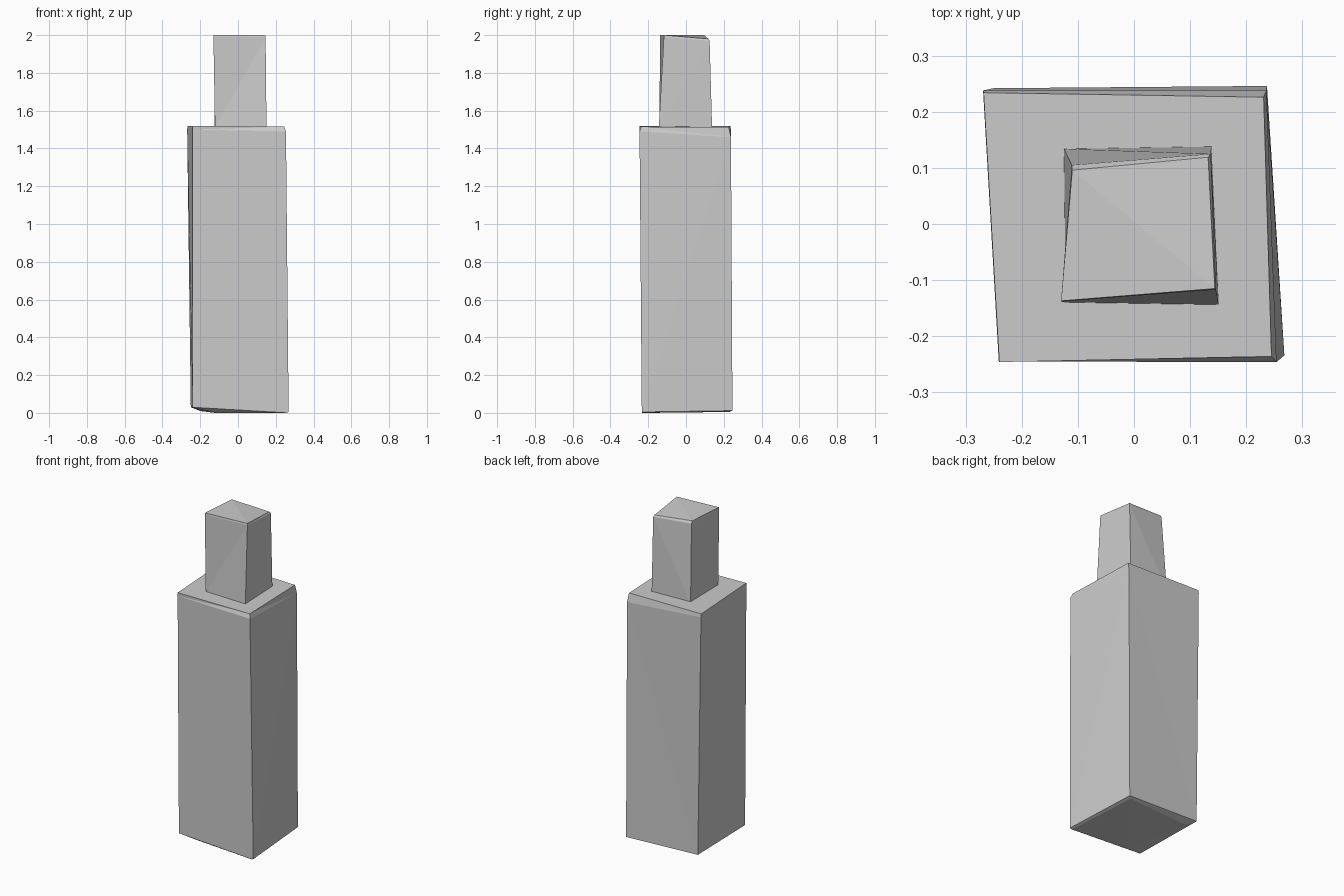
import bpy
import bmesh

cube = bpy.data.objects.get("Cube")
if cube:
    bpy.data.objects.remove(cube, do_unlink=True)

grey = bpy.data.materials.new("plain_grey")
grey.use_nodes = True
colour = (0.6, 0.6, 0.6, 1)
grey.diffuse_color = colour
grey.node_tree.nodes["Principled BSDF"].inputs["Base Color"].default_value = colour


def loft(name, rings):
    """Skin four-cornered rings from bottom to top and close both ends."""
    bm = bmesh.new()
    loops = [[bm.verts.new(p) for p in ring] for ring in rings]
    for low, high in zip(loops, loops[1:]):
        for i in range(4):
            j = (i + 1) % 4
            bm.faces.new((low[i], low[j], high[j], high[i]))
    bm.faces.new(loops[0][::-1])
    bm.faces.new(loops[-1])
    bmesh.ops.triangulate(bm, faces=bm.faces[:])
    bmesh.ops.recalc_face_normals(bm, faces=bm.faces[:])
    mesh = bpy.data.meshes.new(name)
    bm.to_mesh(mesh)
    bm.free()
    mesh.materials.append(grey)
    obj = bpy.data.objects.new(name, mesh)
    bpy.context.collection.objects.link(obj)
    return obj


# Corners run front -x, front +x, back +x, back -x

# Tall leaning body with a worn underside and softened upper corners
loft("body", [
    [(-0.12, -0.2, 0), (0.255, -0.232, 0), (0.22, 0.23, 0.005), (-0.2, 0.2, 0.01)],
    [(-0.24, -0.234, 0.03), (0.268, -0.234, 0.005), (0.237, 0.246, 0.012), (-0.25, 0.242, 0.03)],
    [(-0.241, -0.245, 1.5), (0.254, -0.246, 1.49), (0.236, 0.238, 1.46), (-0.269, 0.238, 1.5)],
    [(-0.24, -0.246, 1.52), (0.245, -0.236, 1.515), (0.231, 0.226, 1.513), (-0.268, 0.234, 1.52)],
])

# Narrow tapering cap with a sloping back edge
loft("cap", [
    [(-0.122, -0.14, 1.51), (0.151, -0.144, 1.51), (0.138, 0.138, 1.51), (-0.125, 0.134, 1.51)],
    [(-0.13, -0.138, 1.99), (0.146, -0.117, 1.99), (0.137, 0.125, 1.97), (-0.111, 0.105, 1.985)],
    [(-0.13, -0.137, 2), (0.144, -0.115, 2), (0.132, 0.119, 1.98), (-0.11, 0.096, 2)],
])
